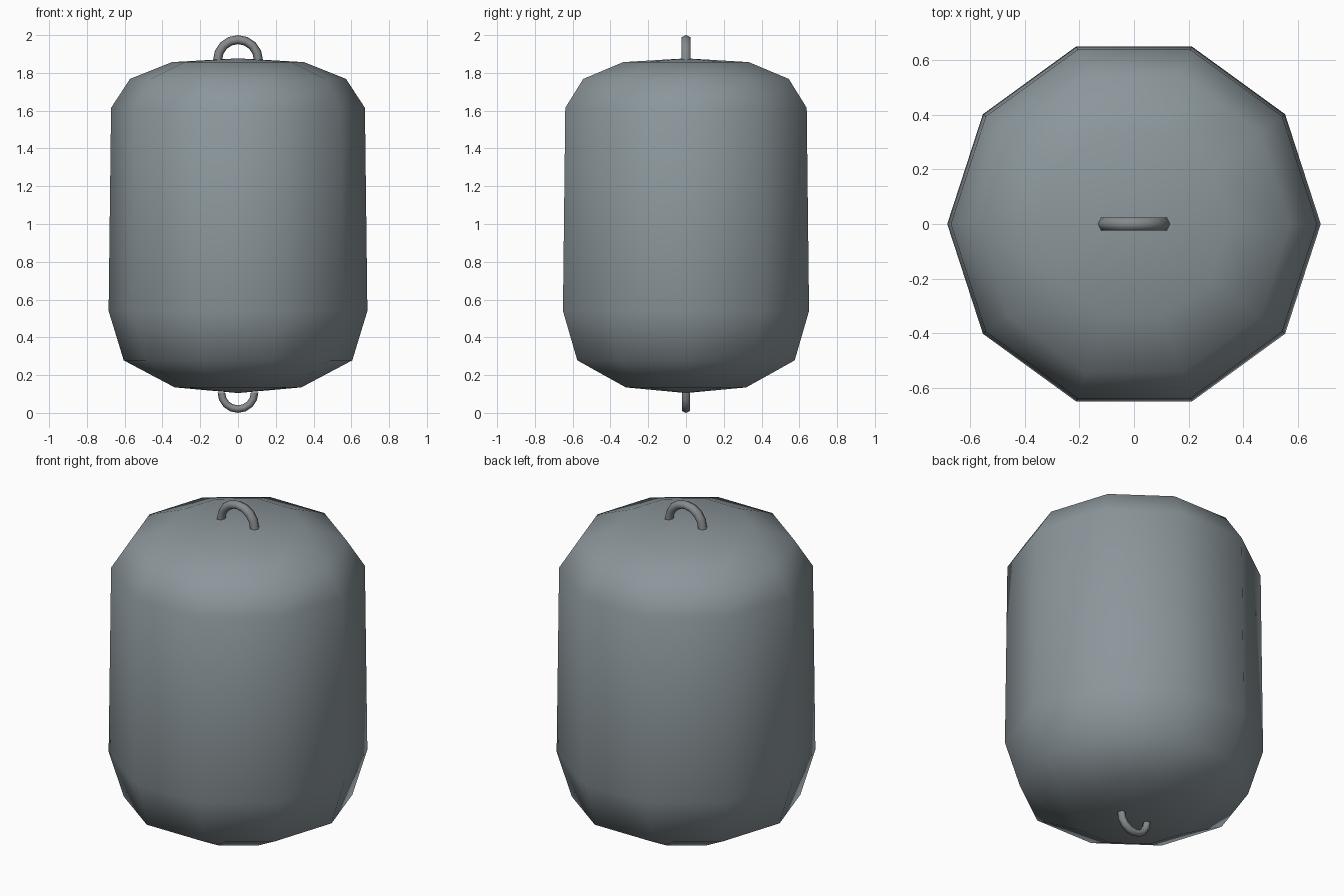
import bpy, bmesh
from math import sin, cos, pi

if "Cube" in bpy.data.objects:
    bpy.data.objects.remove(bpy.data.objects["Cube"])


def material(name, rgb):
    m = bpy.data.materials.new(name)
    m.diffuse_color = (*rgb, 1)
    m.use_nodes = True
    m.node_tree.nodes["Principled BSDF"].inputs["Base Color"].default_value = m.diffuse_color
    return m


def finish(name, bm, mat):
    bmesh.ops.recalc_face_normals(bm, faces=bm.faces)
    for f in bm.faces:
        f.smooth = True
    mesh = bpy.data.meshes.new(name)
    bm.to_mesh(mesh)
    bm.free()
    mesh.materials.append(mat)
    ob = bpy.data.objects.new(name, mesh)
    bpy.context.collection.objects.link(ob)
    return ob


def lathe(name, profile, sides, mat):
    bm = bmesh.new()
    verts = [bm.verts.new((r, 0, z)) for r, z in profile]
    edges = [bm.edges.new(p) for p in zip(verts, verts[1:])]
    bmesh.ops.spin(bm, geom=verts + edges, cent=(0, 0, 0), axis=(0, 0, 1),
                   angle=2 * pi, steps=sides)
    bmesh.ops.remove_doubles(bm, verts=bm.verts, dist=0.0005)
    return finish(name, bm, mat)


def half_ring(name, z, radius, tube, direction, mat, segments=8, sides=6):
    bm = bmesh.new()
    rings = []
    for i in range(segments + 1):
        a = pi * i / segments
        ring = []
        for j in range(sides):
            t = 2 * pi * j / sides
            r = radius + tube * cos(t)
            ring.append(bm.verts.new((r * cos(a), 1.15 * tube * sin(t),
                                      z + direction * r * sin(a))))
        rings.append(ring)
    for a, b in zip(rings, rings[1:]):
        for j in range(sides):
            k = (j + 1) % sides
            bm.faces.new((a[j], a[k], b[k], b[j]))
    return finish(name, bm, mat)


body_grey = material("blue_grey", (0.26, 0.305, 0.325))
loop_grey = material("dark_grey", (0.24, 0.255, 0.265))

# Ten-sided rounded barrel body
lathe("body", [(0, 0.105), (0.335, 0.135), (0.605, 0.278), (0.685, 0.54),
               (0.672, 1.615), (0.572, 1.768), (0.35, 1.857), (0, 1.877)],
      10, body_grey)

# Carrying loops at the top and bottom
half_ring("top_loop", 1.868, 0.108, 0.024, 1, loop_grey)
half_ring("bottom_loop", 0.108, 0.088, 0.02, -1, loop_grey)
